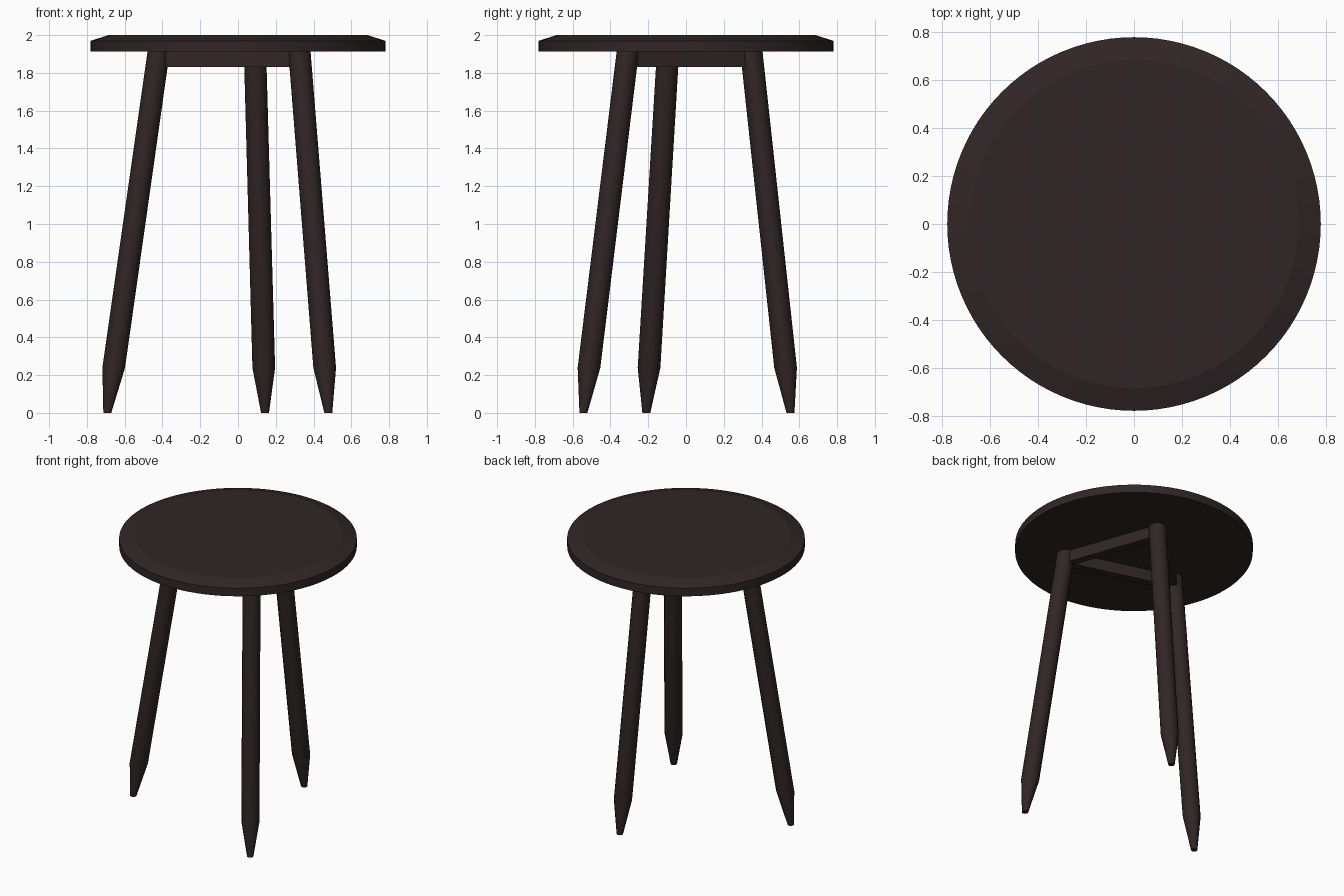
import bpy, bmesh, math
from mathutils import Vector

if "Cube" in bpy.data.objects:
    bpy.data.objects.remove(bpy.data.objects["Cube"])

wood = bpy.data.materials.new("dark brown wood")
wood.diffuse_color = (0.030, 0.019, 0.018, 1)
wood.use_nodes = True
wood.node_tree.nodes["Principled BSDF"].inputs["Base Color"].default_value = wood.diffuse_color


def finish(name, bm, angle=None):
    bmesh.ops.recalc_face_normals(bm, faces=bm.faces)
    me = bpy.data.meshes.new(name)
    bm.to_mesh(me)
    bm.free()
    me.materials.append(wood)
    ob = bpy.data.objects.new(name, me)
    bpy.context.collection.objects.link(ob)
    if angle:
        bpy.ops.object.select_all(action='DESELECT')
        ob.select_set(True)
        bpy.context.view_layer.objects.active = ob
        bpy.ops.object.shade_smooth_by_angle(angle=math.radians(angle))
    return ob


def loft(name, rings, sides, angle):
    """Skin horizontal circles given as (centre, radius), capped at both ends."""
    bm = bmesh.new()
    loops = [[bm.verts.new((c[0] + r * math.cos(2 * math.pi * i / sides),
                            c[1] + r * math.sin(2 * math.pi * i / sides), c[2]))
              for i in range(sides)] for c, r in rings]
    for a, b in zip(loops, loops[1:]):
        for i in range(sides):
            j = (i + 1) % sides
            bm.faces.new((a[i], a[j], b[j], b[i]))
    bm.faces.new(loops[0])
    bm.faces.new(loops[-1])
    return finish(name, bm, angle)


# round seat with a chamfered upper rim
loft("seat", [((0, 0, 1.912), 0.78), ((0, 0, 1.97), 0.78), ((0, 0, 2.0), 0.685)], 96, 12)

# splayed legs with pointed feet: (top centre, foot centre)
legs = {
    "left_leg": ((-0.42, -0.095), (-0.692, -0.21)),
    "front_right_leg": ((0.325, -0.308), (0.478, -0.543)),
    "back_leg": ((0.09, 0.346), (0.143, 0.553)),
}
for name, (top, foot) in legs.items():
    t, f = Vector((*top, 1.914)), Vector((*foot, 0))
    knee = t.lerp(f, 0.875)
    loft(name, [(f, 0.021), (knee, 0.06), (t, 0.059)], 12, 40)

# triangle of rails under the seat, joining the leg tops
tops = [Vector((*t, 1.872)) for t, f in legs.values()]
for i, name in enumerate(("front_rail", "right_rail", "back_left_rail")):
    a, b = tops[i], tops[(i + 1) % 3]
    d = b - a
    bm = bmesh.new()
    bmesh.ops.create_cube(bm, size=1)
    bmesh.ops.scale(bm, vec=(d.length, 0.055, 0.084), verts=bm.verts)
    rail = finish(name, bm)
    rail.location = (a + b) / 2
    rail.rotation_euler.z = math.atan2(d.y, d.x)
